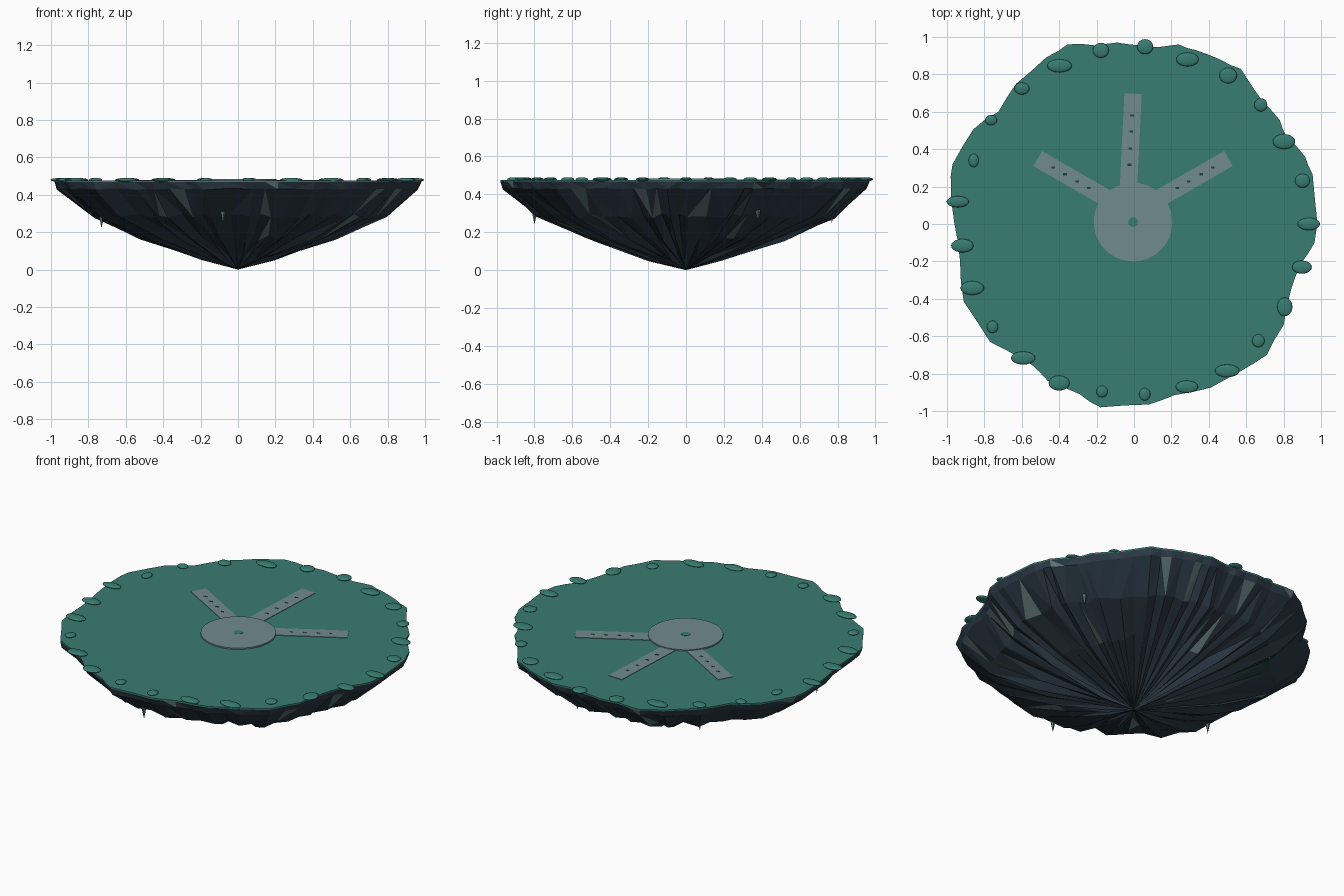
import bpy, bmesh, math, random
from mathutils import Vector

if "Cube" in bpy.data.objects:
    bpy.data.objects.remove(bpy.data.objects["Cube"])

random.seed(7)
TOP = 0.475


def material(name, rgb):
    m = bpy.data.materials.new(name)
    lin = [c / 12.92 if c <= 0.04045 else ((c + 0.055) / 1.055) ** 2.4
           for c in (v / 255 for v in rgb)]
    m.diffuse_color = (*lin, 1)
    m.use_nodes = True
    m.node_tree.nodes["Principled BSDF"].inputs["Base Color"].default_value = m.diffuse_color
    return m


GRASS = material("teal grass", (56, 124, 113))
ROCK = material("dark slate rock", (44, 58, 70))
PALE = material("pale grey stone", (113, 139, 143))
MINERAL = material("mineral grey", (94, 116, 118))
MOSS = material("dark moss", (32, 66, 58))


def finish(bm, name, mats, smooth=False):
    bmesh.ops.recalc_face_normals(bm, faces=bm.faces)
    me = bpy.data.meshes.new(name)
    bm.to_mesh(me)
    bm.free()
    for m in mats:
        me.materials.append(m)
    ob = bpy.data.objects.new(name, me)
    bpy.context.collection.objects.link(ob)
    if smooth:
        me.shade_smooth()
    return ob


# Irregular island outline, counter-clockwise
OUTLINE = [(.98, .01), (.955, .265), (.915, .36), (.815, .47), (.78, .555),
           (.68, .665), (.57, .83), (.46, .88), (.33, .93), (.24, .96),
           (.13, .945), (.06, .955), (-.09, .97), (-.21, .955), (-.355, .96),
           (-.47, .89), (-.63, .75), (-.725, .6), (-.86, .505), (-.97, .32),
           (-.98, .255), (-.96, 0), (-.93, -.2), (-.91, -.415), (-.77, -.63),
           (-.55, -.75), (-.46, -.84), (-.29, -.91), (-.18, -.98), (.08, -.965),
           (.215, -.915), (.41, -.875), (.565, -.79), (.71, -.7), (.8, -.54),
           (.84, -.35), (.89, -.215), (.965, -.1)]
rim = []
for i, p in enumerate(OUTLINE):
    a, b = Vector(p), Vector(OUTLINE[(i + 1) % len(OUTLINE)])
    rim += [a, (a + b) / 2 * random.uniform(0.995, 1.008)]
N = len(rim)

# Grass top: a thin slab following the outline
bm = bmesh.new()
upper = [bm.verts.new((p.x, p.y, TOP)) for p in rim]
lower = [bm.verts.new((p.x, p.y, TOP - 0.008)) for p in rim]
hub = bm.verts.new((0, 0, TOP))
for i in range(N):
    j = (i + 1) % N
    bm.faces.new((hub, upper[i], upper[j]))
    bm.faces.new((upper[i], lower[i], lower[j], upper[j]))
finish(bm, "grass_top", [GRASS])

# Fluted rock underside narrowing to a point
bm = bmesh.new()
levels = [(1.0, TOP - 0.008, 0, 0), (0.985, 0.43, 0.008, 0.004),
          (0.81, 0.285, 0.025, 0.014), (0.52, 0.168, 0.035, 0.016),
          (0.19, 0.058, 0.03, 0.01)]
rings = []
for s, z, dr, dz in levels:
    ring = []
    for i, p in enumerate(rim):
        flute = (1 if i % 2 else -1) * 0.5
        q = p * (s + dr * random.uniform(-1, 1))
        # even out the outline towards the point
        q = q.lerp(q.normalized() * 0.96 * s, 0.4 * (1 - s))
        ring.append(bm.verts.new((q.x, q.y, z + dz * (flute + random.uniform(-.6, .6)))))
    rings.append(ring)
tip = bm.verts.new((0, 0, 0))
for k in range(len(rings)):
    for i in range(N):
        j = (i + 1) % N
        if k == len(rings) - 1:
            faces = [bm.faces.new((rings[k][i], rings[k][j], tip))]
        else:
            a, b = rings[k], rings[k + 1]
            if random.random() < 0.5:
                faces = [bm.faces.new((a[i], a[j], b[j])), bm.faces.new((a[i], b[j], b[i]))]
            else:
                faces = [bm.faces.new((a[i], a[j], b[i])), bm.faces.new((a[j], b[j], b[i]))]
        for f in faces:
            c = f.calc_center_median()
            if k == 2 and (c.xy - Vector((-.5, .5))).length < 0.09:
                f.material_index = 2          # mossy patch
            elif k < 4 and random.random() < 0.04:
                f.material_index = 1          # mineral facets
finish(bm, "rock_underside", [ROCK, MINERAL, MOSS])

# Small hanging spikes under the rock
bm = bmesh.new()
for x, y, z in [(-.73, -.23, .22), (-.08, -.8, .24), (.68, .38, .25),
                (.2, .77, .25), (-.5, .58, .24), (.53, -.55, .25)]:
    ring = [bm.verts.new((x + .015 * math.cos(t), y + .015 * math.sin(t), z + .07))
            for t in (k * math.tau / 5 for k in range(5))]
    end = bm.verts.new((x, y, z))
    bm.faces.new(ring)
    for k in range(5):
        bm.faces.new((ring[k], ring[(k + 1) % 5], end))
finish(bm, "hanging_spikes", [MINERAL])

# Flattened shrubs around the rim: radius, half width, half depth
SHRUBS = [(.935, .06, .033), (.93, .04, .037), (.915, .06, .04), (.93, .035, .035),
          (.94, .047, .042), (.925, .06, .037), (.95, .043, .04), (.945, .043, .04),
          (.935, .066, .035), (.94, .04, .032), (.945, .032, .027), (.922, .027, .036),
          (.95, .06, .03), (.925, .06, .036), (.93, .063, .037), (.935, .03, .033),
          (.93, .065, .035), (.94, .056, .04), (.912, .03, .031), (.912, .03, .034),
          (.915, .06, .033), (.93, .066, .034), (.912, .033, .035), (.92, .041, .05),
          (.927, .053, .035)]
for i, (r, w, d) in enumerate(SHRUBS):
    t = i * math.tau / 25
    bm = bmesh.new()
    bmesh.ops.create_uvsphere(bm, u_segments=20, v_segments=10, radius=1)
    bmesh.ops.scale(bm, vec=(w, d, 0.011), verts=bm.verts)
    bmesh.ops.translate(bm, vec=(r * math.cos(t), r * math.sin(t), TOP + 0.004), verts=bm.verts)
    finish(bm, f"rim_shrub_{i + 1}", [GRASS], True)


def disc(name, r, z0, z1, mat, segs=48):
    bm = bmesh.new()
    bmesh.ops.create_cone(bm, cap_ends=True, segments=segs, radius1=r, radius2=r, depth=z1 - z0)
    bmesh.ops.translate(bm, vec=(-0.005, 0.01, (z0 + z1) / 2), verts=bm.verts)
    return finish(bm, name, [mat])


# Central stone plaza with a green centre
disc("plaza", 0.21, TOP - 0.004, TOP + 0.008, PALE)
disc("plaza_centre", 0.026, TOP, TOP + 0.0095, GRASS, 16)


def slab(bm, c, d, length, width, z0, z1):
    """Thin box centred on c, running along d."""
    n = Vector((-d.y, d.x))
    vs = [bm.verts.new((*(c + d * u * length / 2 + n * v * width / 2), z))
          for z in (z0, z1) for u, v in ((-1, -1), (1, -1), (1, 1), (-1, 1))]
    for f in ((0, 1, 2, 3), (4, 5, 6, 7), (0, 1, 5, 4), (1, 2, 6, 5), (2, 3, 7, 6), (3, 0, 4, 7)):
        bm.faces.new([vs[k] for k in f])


# Three paths leaving the plaza, each with small dark chips
for name, a, b in (("path_left", (-.15, .14), (-.515, .35)),
                   ("path_back", (-.03, .19), (-.005, .697)),
                   ("path_right", (.14, .14), (.505, .35))):
    a, b = Vector(a), Vector(b)
    d = (b - a).normalized()
    bm = bmesh.new()
    slab(bm, (a + b) / 2, d, (b - a).length, 0.093, TOP - 0.002, TOP + 0.003)
    finish(bm, name, [PALE])
    bm = bmesh.new()
    for f in (0.25, 0.42, 0.6, 0.77):
        slab(bm, a.lerp(b, f), Vector((1, 0)), 0.02, 0.011, TOP, TOP + 0.004)
    finish(bm, name + "_chips", [MOSS])
